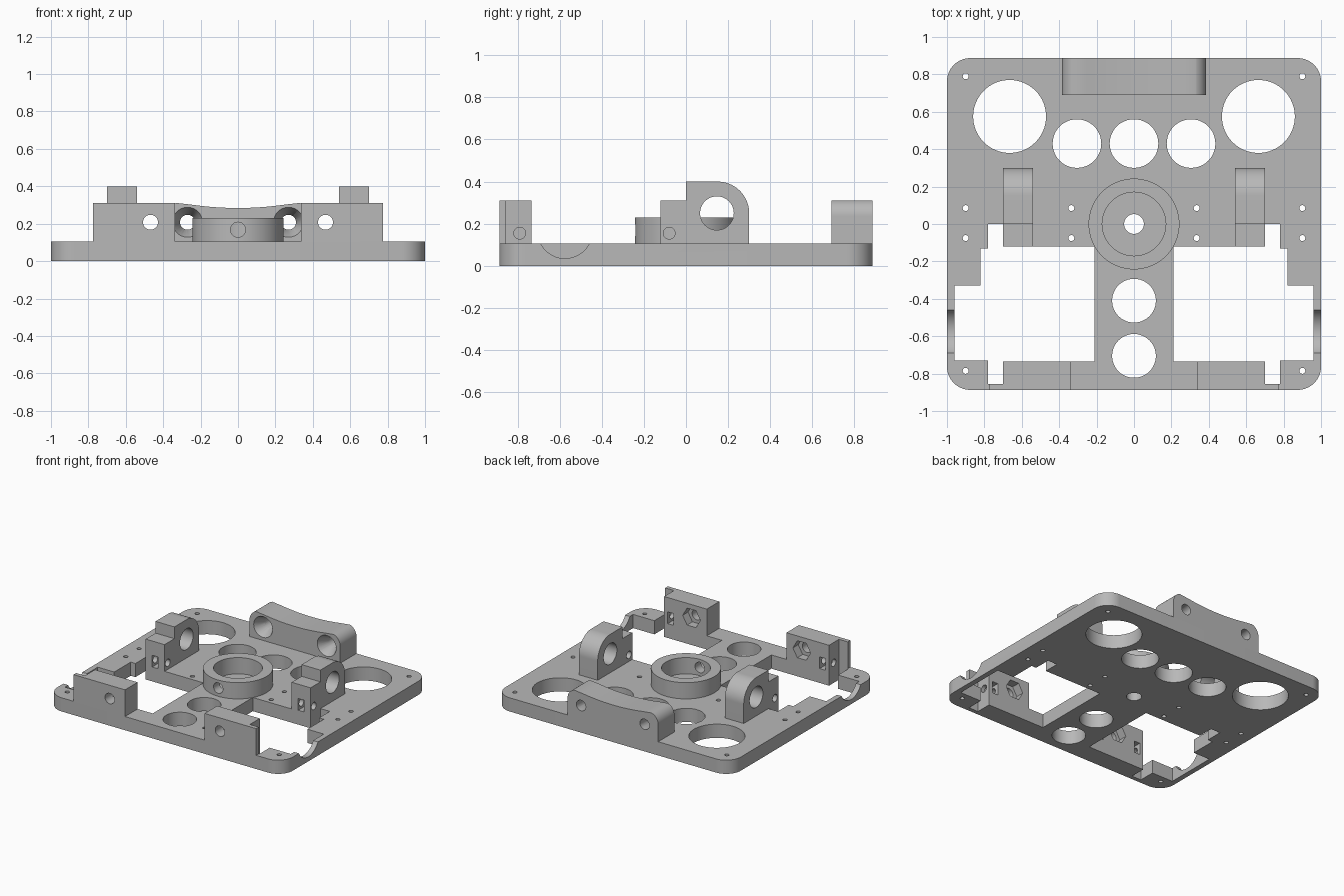
import bpy, bmesh, math
from mathutils import Vector

if "Cube" in bpy.data.objects:
    bpy.data.objects.remove(bpy.data.objects["Cube"], do_unlink=True)

grey = bpy.data.materials.new("mid_grey")
grey.use_nodes = True
grey.diffuse_color = (0.48, 0.48, 0.48, 1)
grey.node_tree.nodes["Principled BSDF"].inputs["Base Color"].default_value = (0.48, 0.48, 0.48, 1)

T, DEPTH = 0.105, 0.887      # plate thickness, half depth
TO_3D = {"x": lambda u, v, w: (w, u, v), "y": lambda u, v, w: (u, w, v), "z": lambda u, v, w: (u, v, w)}


def loft(name, axis, ends):
    """Solid between two matching outlines, each given as (points, position along axis)."""
    bm = bmesh.new()
    a, b = [[bm.verts.new(TO_3D[axis](u, v, w)) for u, v in pts] for pts, w in ends]
    bm.faces.new(a)
    bm.faces.new(b[::-1])
    for i in range(len(a)):
        j = (i + 1) % len(a)
        bm.faces.new((a[i], b[i], b[j], a[j]))
    bmesh.ops.recalc_face_normals(bm, faces=bm.faces)
    mesh = bpy.data.meshes.new(name)
    bm.to_mesh(mesh)
    bm.free()
    mesh.materials.append(grey)
    obj = bpy.data.objects.new(name, mesh)
    bpy.context.collection.objects.link(obj)
    return obj


def prism(name, axis, pts, lo, hi):
    return loft(name, axis, [(pts, lo), (pts, hi)])


def arc(u, v, r, start, end, n=16):
    angles = [math.radians(start + (end - start) * i / n) for i in range(n + 1)]
    return [(u + r * math.cos(t), v + r * math.sin(t)) for t in angles]


def circle(u, v, r, n=48):
    return arc(u, v, r, 0, 360, n)[:-1]


def rect(u0, u1, v0, v1):
    return [(u0, v0), (u1, v0), (u1, v1), (u0, v1)]


def hole(axis, u, v, r, lo, hi, n=48):
    return prism("cutter", axis, circle(u, v, r, n), lo, hi)


def finish(obj, cutters):
    """Subtract the cutters, remove them and shade the curved faces smooth."""
    for c in cutters:
        mod = obj.modifiers.new("cut", "BOOLEAN")
        mod.operation, mod.solver, mod.object = "DIFFERENCE", "EXACT", c
    bpy.context.view_layer.update()
    mesh = bpy.data.meshes.new_from_object(obj.evaluated_get(bpy.context.evaluated_depsgraph_get()))
    obj.modifiers.clear()
    obj.data = mesh
    for c in cutters:
        bpy.data.objects.remove(c, do_unlink=True)
    bpy.ops.object.select_all(action="DESELECT")
    obj.select_set(True)
    bpy.context.view_layer.objects.active = obj
    bpy.ops.object.shade_smooth_by_angle(angle=math.radians(30))


# Base plate with rounded corners
R = 0.125
outline = []
for k, (sx, sy) in enumerate([(1, 1), (-1, 1), (-1, -1), (1, -1)]):
    outline += arc(sx * (1 - R), sy * (DEPTH - R), R, 90 * k, 90 * k + 90)
plate = prism("base_plate", "z", outline, 0, T)

# Motor bay outline on one side
bay = [(0.21, -0.12), (0.70, -0.12), (0.70, 0), (0.78, 0), (0.78, -0.13), (0.82, -0.13),
       (0.82, -0.33), (0.96, -0.33), (0.96, -0.73), (0.78, -0.73), (0.78, -0.855),
       (0.70, -0.855), (0.70, -0.735), (0.21, -0.735)]
cuts = []
for s in (1, -1):
    cuts.append(prism("cutter", "z", [(s * x, y) for x, y in bay], -0.1, 0.3))
    cuts.append(hole("z", s * 0.665, 0.575, 0.195, -0.1, 0.3, 64))
    cuts.append(hole("z", s * 0.305, 0.43, 0.13, -0.1, 0.3))
    # axle dip in the side rail
    cuts.append(hole("x", -0.575, 0.165, 0.13, s * 0.9, s * 1.1))
    for x, y in [(0.9, 0.79), (0.9, 0.085), (0.9, -0.075), (0.9, -0.785), (0.335, 0.085), (0.335, -0.075)]:
        cuts.append(hole("z", s * x, y, 0.016, -0.1, 0.3, 20))
for y, r in [(0.43, 0.13), (0, 0.053), (-0.41, 0.117), (-0.705, 0.117)]:
    cuts.append(hole("z", 0, y, r, -0.1, 0.3))
finish(plate, cuts)

# Central ring socket with a set screw hole in front
ring = prism("center_ring", "z", circle(0, 0, 0.243, 64), T, 0.23)
finish(ring, [hole("z", 0, 0, 0.17, 0, 0.4, 64), hole("y", 0, 0.168, 0.04, -0.4, -0.05)])

# Rear clamp with a dished top and countersunk holes
half = [(0.385, T)] + arc(0.305, 0.235, 0.08, 0, 72)
half += [(0.30 * t, 0.284 + 0.026 * t * t) for t in (0.85, 0.7, 0.55, 0.4, 0.25, 0.1)]
clamp = prism("rear_clamp", "y", half + [(-x, z) for x, z in reversed(half)], 0.69, DEPTH)
cuts = []
for s in (1, -1):
    cuts.append(hole("y", s * 0.27, 0.208, 0.04, 0.6, 1))
    cuts.append(loft("cutter", "y", [(circle(s * 0.27, 0.208, 0.085), 0.68), (circle(s * 0.27, 0.208, 0.039), 0.77)]))
finish(clamp, cuts)

for s, side in ((1, "left"), (-1, "right")):
    # Bearing bracket: low step, rounded tower, shaft bore, screw hole, nut slot
    profile = [(0.30, T)] + arc(0.15, 0.25, 0.15, 0, 90, 24)
    profile += [(0, 0.40), (0, 0.31), (-0.12, 0.31), (-0.12, T)]
    bracket = prism(side + "_bearing_bracket", "x", profile, s * 0.54, s * 0.70)
    finish(bracket, [
        hole("x", 0.147, 0.25, 0.08, s * 0.4, s * 0.9),
        hole("x", -0.08, 0.155, 0.028, s * 0.4, s * 0.9, 32),
        prism("cutter", "y", rect(s * 0.595, s * 0.645, 0.11, 0.20), -0.2, -0.035)])

    # Front mount: block with a thin outer lip, bolt hole, hex pocket, nut slot
    foot = [(0.338, -DEPTH), (0.775, -DEPTH), (0.775, -0.855), (0.70, -0.855), (0.70, -0.735), (0.338, -0.735)]
    mount = prism(side + "_front_mount", "z", [(s * x, y) for x, y in foot], T, 0.31)
    finish(mount, [
        hole("y", s * 0.468, 0.208, 0.04, -1, -0.6),
        hole("y", s * 0.468, 0.208, 0.075, -0.80, -0.6, 6),
        hole("x", -0.79, 0.155, 0.028, s * 0.57, s * 0.74, 32),
        prism("cutter", "y", rect(s * 0.62, s * 0.67, 0.11, 0.20), -0.83, -0.6)])
